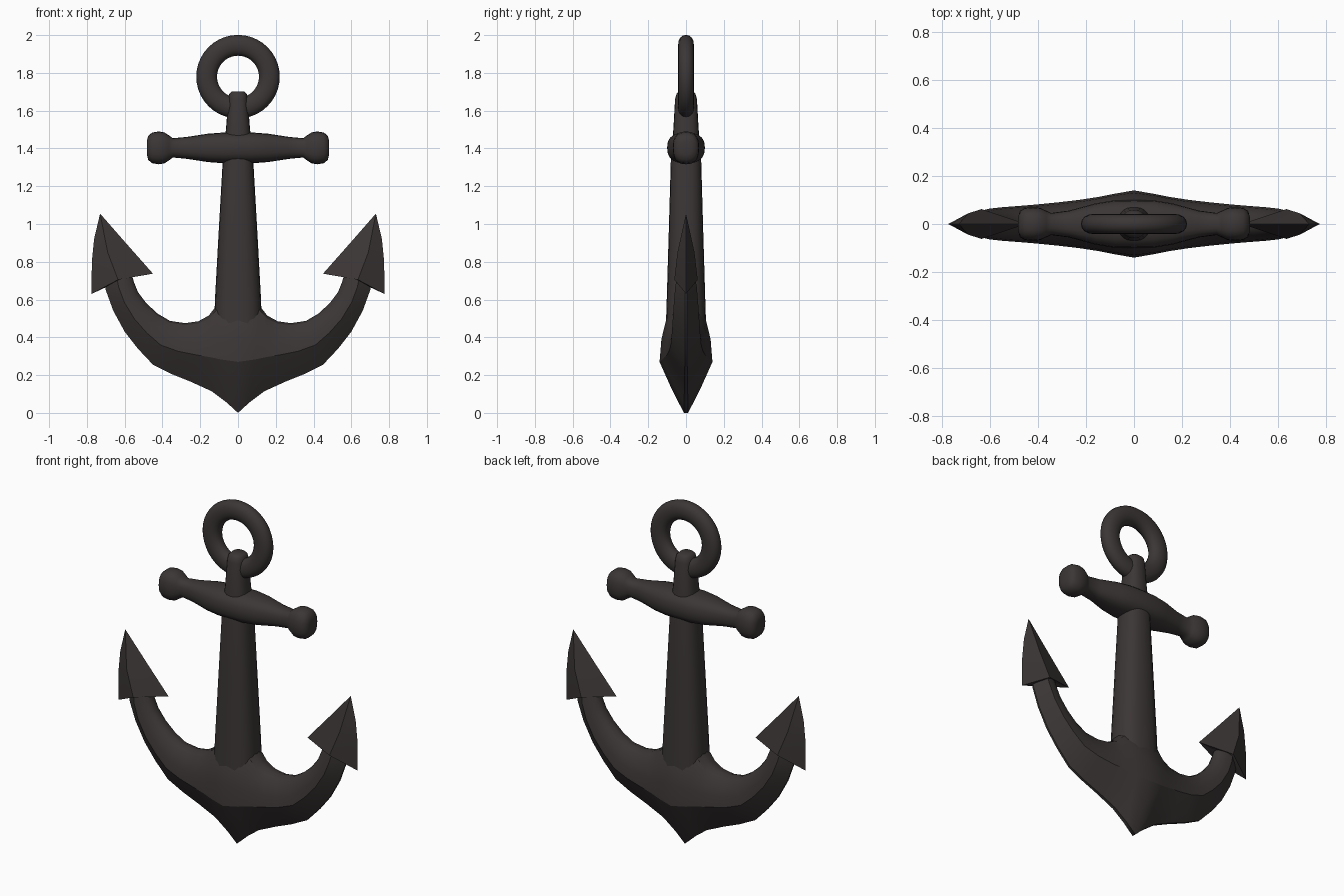
import bpy, bmesh, math
from mathutils import Vector

if "Cube" in bpy.data.objects:
    bpy.data.objects.remove(bpy.data.objects["Cube"])

iron = bpy.data.materials.new("dark iron")
iron.diffuse_color = (0.045, 0.037, 0.037, 1)
iron.use_nodes = True
iron.node_tree.nodes["Principled BSDF"].inputs["Base Color"].default_value = iron.diffuse_color


def finish(name, bm, angle=40, mirror=False):
    """Turn a bmesh into a smooth-by-angle object, optionally mirrored in x."""
    bmesh.ops.recalc_face_normals(bm, faces=bm.faces)
    me = bpy.data.meshes.new(name)
    bm.to_mesh(me)
    bm.free()
    me.materials.append(iron)
    ob = bpy.data.objects.new(name, me)
    bpy.context.collection.objects.link(ob)
    if mirror:
        mod = ob.modifiers.new("mirror", 'MIRROR')
        mod.merge_threshold = 0.0005
    bpy.ops.object.select_all(action='DESELECT')
    ob.select_set(True)
    bpy.context.view_layer.objects.active = ob
    bpy.ops.object.shade_smooth_by_angle(angle=math.radians(angle))
    return ob


def loft(rings, cap_start=True, cap_end=True, closed=False):
    """Skin a list of equal-length point rings."""
    bm = bmesh.new()
    vs = [[bm.verts.new(p) for p in r] for r in rings]
    n = len(vs[0])
    pairs = list(zip(vs, vs[1:])) + ([(vs[-1], vs[0])] if closed else [])
    for a, b in pairs:
        for i in range(n):
            j = (i + 1) % n
            bm.faces.new((a[i], a[j], b[j], b[i]))
    if not closed:
        if cap_start:
            bm.faces.new(vs[0])
        if cap_end:
            bm.faces.new(vs[-1])
    return bm


def oval(a, b, n=20, e=2.5):
    """Slightly squared ellipse."""
    pts = []
    for i in range(n):
        t = math.tau * i / n
        c, s = math.cos(t), math.sin(t)
        pts.append((math.copysign(abs(c) ** (2 / e), c) * a,
                    math.copysign(abs(s) ** (2 / e), s) * b))
    return pts


# Ring: oval tube swept round the y axis
ring = []
for i in range(40):
    t = math.tau * i / 40
    ring.append([((0.166 + u) * math.cos(t), v, 1.78 + (0.166 + u) * math.sin(t))
                 for u, v in oval(0.055, 0.042, 16, 2.2)])
finish("ring", loft(ring, closed=True), 60)

# Shank: tapered post with a rounded top
shank = [(0.35, .13, .11), (0.6, .122, .102), (1.0, .1, .09), (1.35, .08, .08),
         (1.5, .064, .067), (1.66, .051, .058), (1.69, .046, .05), (1.702, .033, .036)]
finish("shank", loft([[(x, y, z) for x, y in oval(a, b)] for z, a, b in shank]), 50)

# Stock: swelling crossbar with knob ends
half = [(0, .1, .082), (.08, .099, .081), (.16, .086, .075), (.27, .056, .058),
        (.345, .046, .051), (.365, .055, .066), (.39, .067, .082), (.42, .07, .087),
        (.455, .067, .081), (.475, .055, .064), (.483, .03, .035)]
finish("stock", loft([[(x, y, 1.403 + z) for y, z in oval(a, b)] for x, a, b in half],
                     cap_start=False), 60, True)

# Arms: keel point, inner point, half thickness along the curve
arm = [(0, 0, 0, .60, .14), (.06, .055, .12, .56, .125), (.14, .115, .155, .515, .113),
       (.25, .165, .21, .485, .1), (.35, .205, .28, .475, .09),
       (.45, .255, .36, .487, .081), (.53, .34, .425, .525, .075),
       (.60, .43, .485, .58, .07), (.66, .54, .53, .64, .064),
       (.70, .65, .55, .69, .057), (.71, .74, .57, .76, .04)]
section = [(0, .08), (.22, .56), (.45, 1), (.65, .93), (.85, .72), (.96, .45), (1, .15)]
rings = []
for px, pz, qx, qz, w in arm:
    side = [(px + (qx - px) * t, w * k, pz + (qz - pz) * t) for t, k in section]
    rings.append(side + [(x, -y, z) for x, y, z in reversed(side)])
finish("arms", loft(rings, cap_start=False), 28, True)

# Flukes: barbed arrow heads, sharp at the rim and ridged along the middle
rim = [(.73, 1.055), (.762, .92), (.774, .80), (.775, .63), (.70, .665),
       (.62, .70), (.545, .73), (.45, .737), (.59, .895)]
bm = bmesh.new()
edge = [bm.verts.new((x, 0, z)) for x, z in rim]
for s in (-1, 1):
    mid = bm.verts.new((.69, s * .045, .85))
    base = bm.verts.new((.635, s * .062, .705))
    for i, j in ((0, 1), (1, 2), (8, 0)):
        bm.faces.new((edge[i], edge[j], mid))
    bm.faces.new((edge[2], edge[3], base, mid))
    bm.faces.new((edge[7], edge[8], mid, base))
    for i in (3, 4, 5, 6):
        bm.faces.new((edge[i], edge[i + 1], base))
finish("flukes", bm, 28, True)
